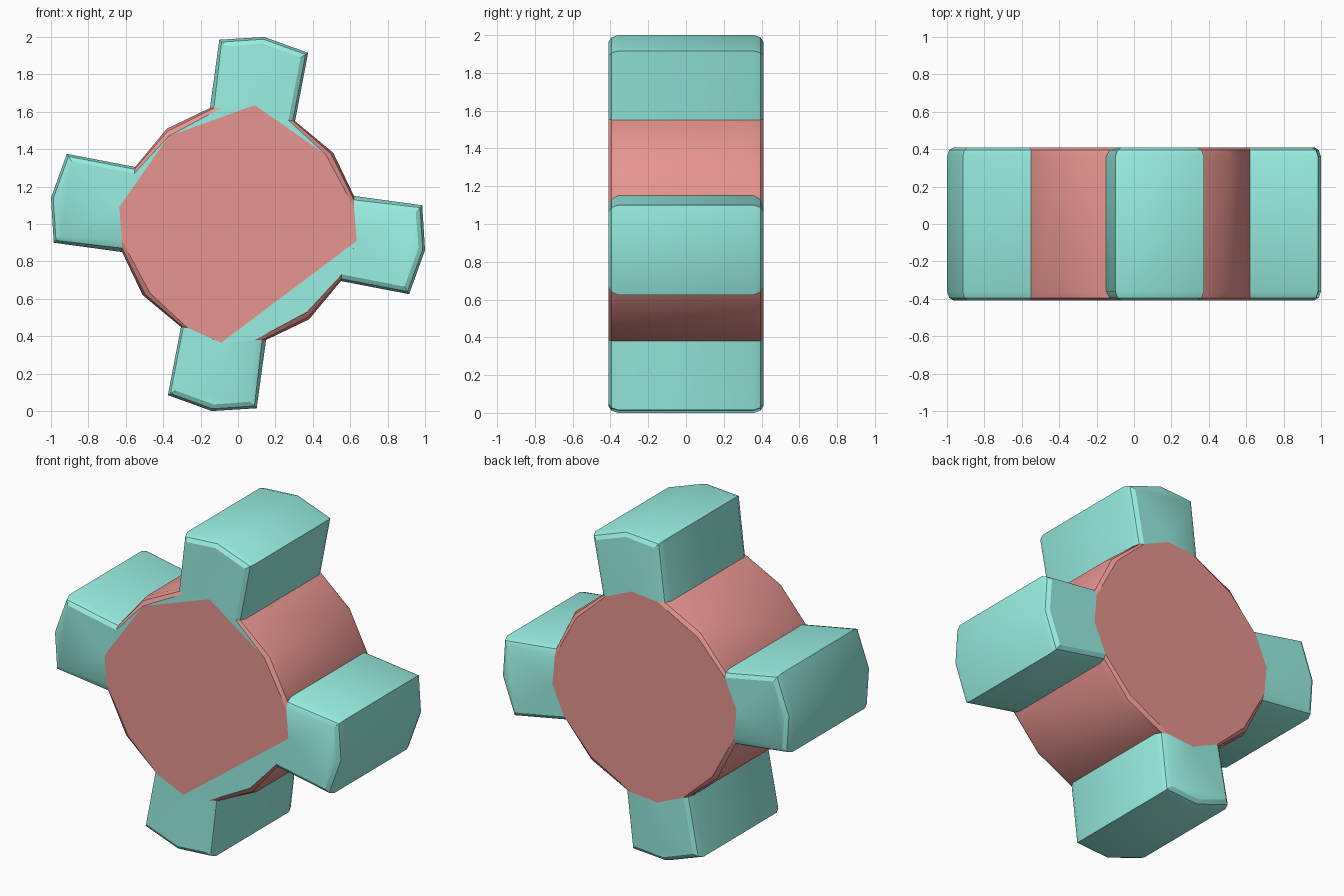
import bpy, bmesh, math

if "Cube" in bpy.data.objects:
    bpy.data.objects.remove(bpy.data.objects["Cube"])

# Section levels across the depth: (y, blend from outer outline to chamfered cap outline)
LEVELS = [(-0.41, 1), (-0.395, 0.35), (-0.36, 0), (0.36, 0), (0.395, 0.35), (0.41, 1)]

# Profile points relative to the hub centre: (outer outline, cap outline)
BASE_L = ((-0.15, 0.62), (-0.09, 0.62))
BASE_M = ((0.09, 0.635), (0.09, 0.635))
BASE_R = ((0.305, 0.55), (0.27, 0.555))
VALLEY = ((0.51, 0.38), (0.47, 0.37))
TIP_L = ((-0.10, 0.985), (-0.065, 0.95))
TIP_M = ((0.14, 1.0), (0.13, 0.965))
TIP_R = ((0.375, 0.915), (0.335, 0.89))


def material(name, color):
    m = bpy.data.materials.new(name)
    m.diffuse_color = color
    m.use_nodes = True
    m.node_tree.nodes["Principled BSDF"].inputs["Base Color"].default_value = m.diffuse_color
    return m


red = material("red", (0.80, 0.30, 0.28, 1))
teal = material("teal", (0.32, 0.87, 0.77, 1))


def turn(p, k):
    x, z = p
    for _ in range(k):
        x, z = z, -x
    return x, z


def loft(name, pairs, mats, front=None):
    """Loft a profile through the depth; front lists (indices, material slot)."""
    bm = bmesh.new()
    rings = []
    for y, t in LEVELS:
        rings.append([bm.verts.new((a[0] + (b[0] - a[0]) * t, y,
                                    1 + a[1] + (b[1] - a[1]) * t)) for a, b in pairs])
    n = len(pairs)
    for r, s in zip(rings, rings[1:]):
        for i in range(n):
            j = (i + 1) % n
            bm.faces.new((r[i], r[j], s[j], s[i]))
    bm.faces.new(rings[-1])
    for idx, slot in front or [(range(n), 0)]:
        bm.faces.new([rings[0][i] for i in idx]).material_index = slot
    bmesh.ops.recalc_face_normals(bm, faces=bm.faces)
    me = bpy.data.meshes.new(name)
    bm.to_mesh(me)
    bm.free()
    ob = bpy.data.objects.new(name, me)
    bpy.context.collection.objects.link(ob)
    for m in mats:
        me.materials.append(m)
    bpy.ops.object.select_all(action='DESELECT')
    ob.select_set(True)
    bpy.context.view_layer.objects.active = ob
    bpy.ops.object.shade_smooth_by_angle(angle=math.radians(32))
    return ob


# Hub: sixteen-sided drum, its front cap has teal slivers beside the red panel
hub = [(turn(a, k), turn(b, k)) for k in range(4)
       for a, b in (BASE_L, BASE_M, BASE_R, VALLEY)]
cap = [((1, 3, 4, 5, 9, 10, 11, 12, 13, 15), 0), ((1, 2, 3), 1),
       ((5, 6, 7, 8, 9), 1), ((13, 14, 15), 1), ((15, 0, 1), 1)]
loft("hub", hub, [red, teal], cap)

# Four teeth around the hub
tooth = (BASE_L, TIP_L, TIP_M, TIP_R, BASE_R, BASE_M)
for k, side in enumerate(("top", "right", "bottom", "left")):
    loft(side + "_tooth", [(turn(a, k), turn(b, k)) for a, b in tooth], [teal])
